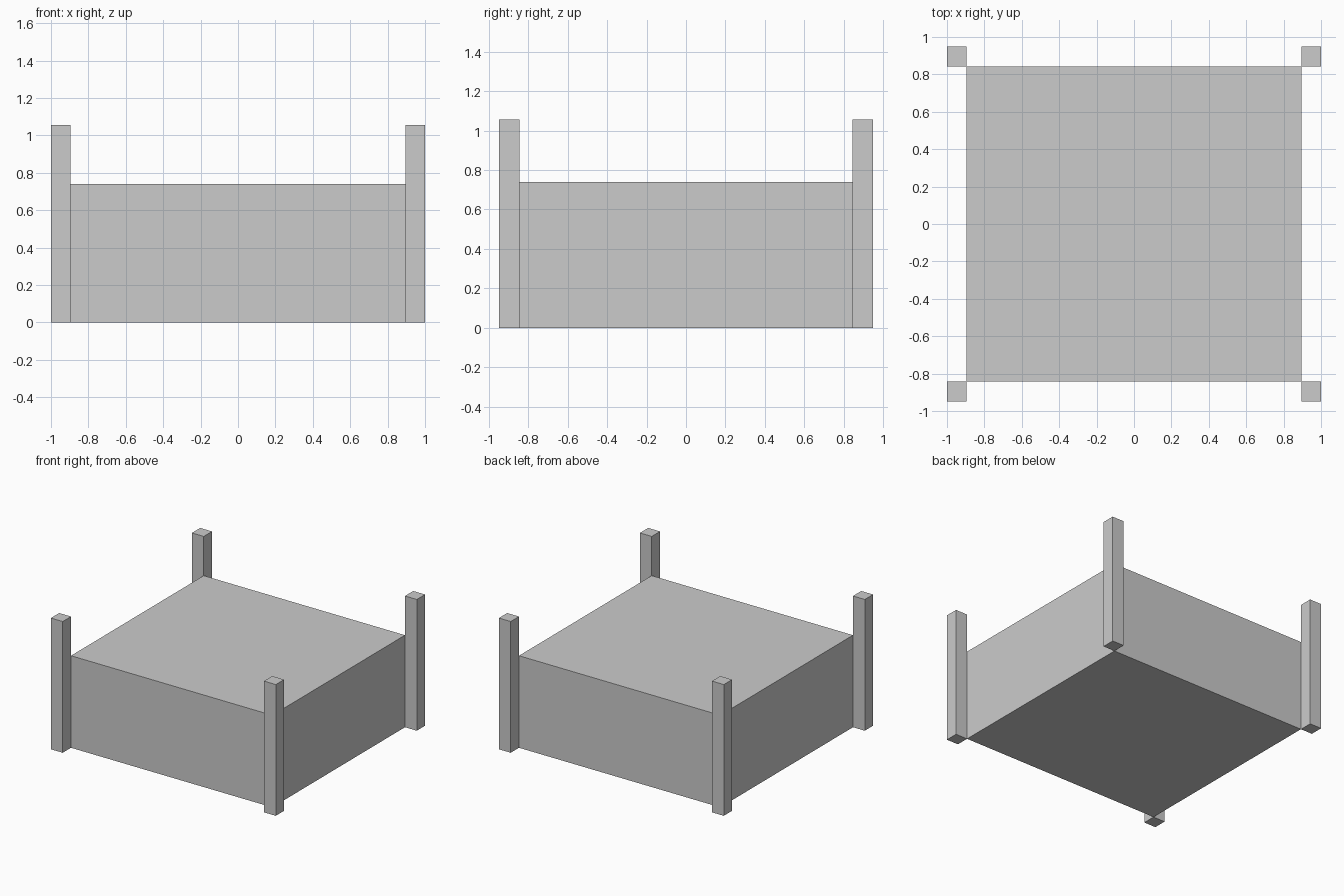
import bpy

if "Cube" in bpy.data.objects:
    bpy.data.objects.remove(bpy.data.objects["Cube"])

POST = 0.105           # post width
HX, HY = 1.0, 0.948    # outer half extents
BODY_H, POST_H = 0.74, 1.055


def box(name, cx, cy, sx, sy, h):
    """Box standing on z = 0."""
    bpy.ops.mesh.primitive_cube_add(size=1, location=(cx, cy, h / 2))
    ob = bpy.context.object
    ob.name = name
    ob.scale = (sx, sy, h)
    bpy.ops.object.transform_apply(location=False, rotation=False, scale=True)
    return ob


# Main block, its corners touching the posts' inner edges
box("body", 0, 0, 2 * (HX - POST), 2 * (HY - POST), BODY_H)

# Four corner posts
for sx, side in ((-1, "left"), (1, "right")):
    for sy, end in ((-1, "front"), (1, "back")):
        box(f"{end}_{side}_post", sx * (HX - POST / 2), sy * (HY - POST / 2),
            POST, POST, POST_H)
